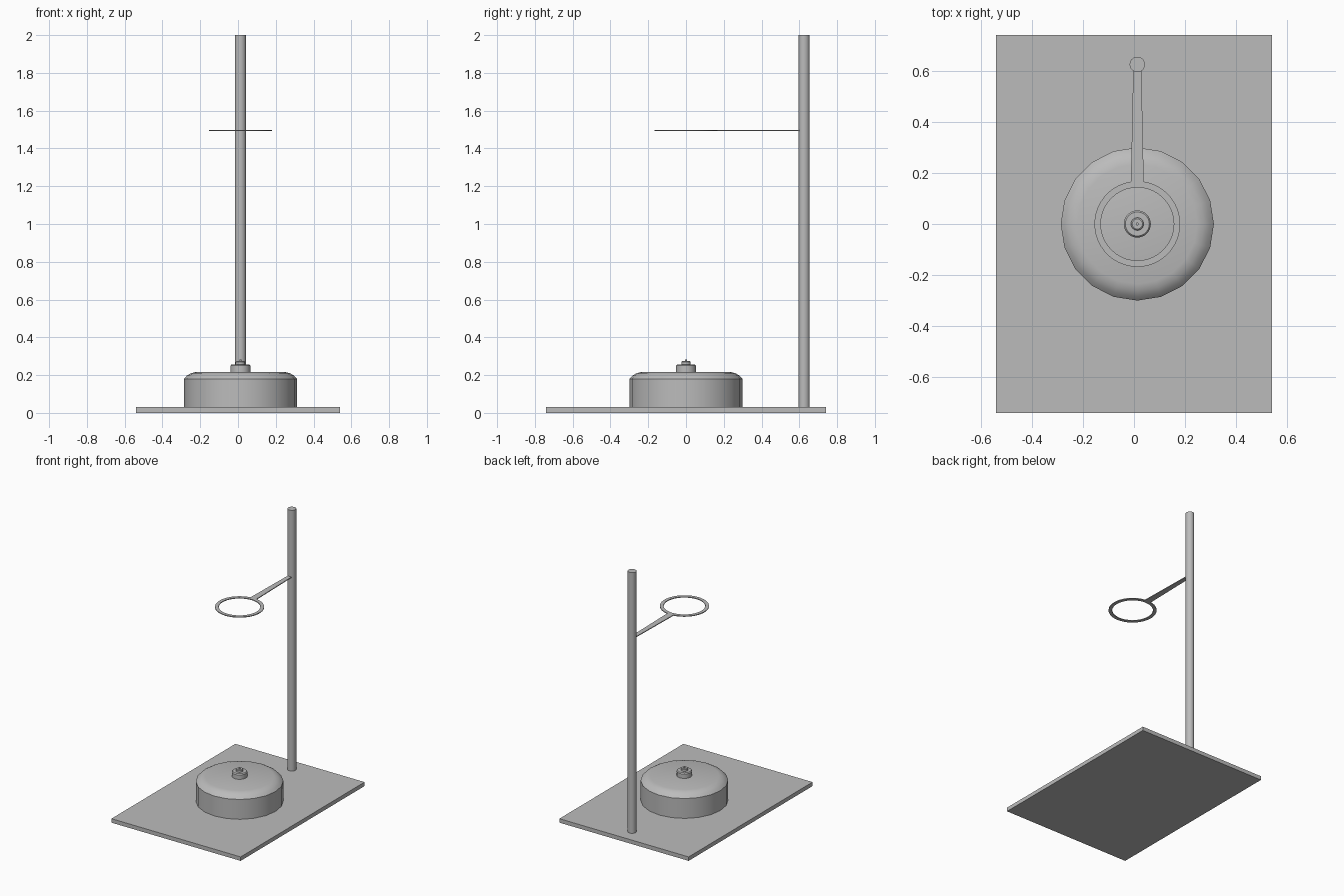
import bpy, bmesh
from math import radians, sin, cos, pi, asin

old = bpy.data.objects.get("Cube")
if old:
    bpy.data.objects.remove(old, do_unlink=True)

AXIS_X = 0.013
grey = bpy.data.materials.new("plain grey")
grey.use_nodes = True
colour = (0.5, 0.5, 0.5, 1)
grey.diffuse_color = colour
grey.node_tree.nodes["Principled BSDF"].inputs["Base Color"].default_value = colour


def smooth(ob):
    bpy.ops.object.select_all(action="DESELECT")
    ob.select_set(True)
    bpy.context.view_layer.objects.active = ob
    bpy.ops.object.shade_smooth_by_angle(angle=radians(35))


def finish(name, bm):
    bmesh.ops.recalc_face_normals(bm, faces=bm.faces)
    mesh = bpy.data.meshes.new(name)
    bm.to_mesh(mesh)
    bm.free()
    mesh.materials.append(grey)
    ob = bpy.data.objects.new(name, mesh)
    bpy.context.collection.objects.link(ob)
    return ob


def turned(name, profile, y=0, sides=20):
    """Stack of rings from (radius, height) pairs, capped at both ends."""
    bm = bmesh.new()
    rings = [[bm.verts.new((r * cos(2 * pi * i / sides), r * sin(2 * pi * i / sides), z))
              for i in range(sides)] for r, z in profile]
    for low, high in zip(rings, rings[1:]):
        for i in range(sides):
            j = (i + 1) % sides
            bm.faces.new((low[i], low[j], high[j], high[i]))
    bm.faces.new(rings[0][::-1])
    bm.faces.new(rings[-1])
    ob = finish(name, bm)
    ob.location = (AXIS_X, y, 0)
    smooth(ob)
    return ob


# Flat rectangular base
bm = bmesh.new()
bmesh.ops.create_cube(bm, size=1)
bmesh.ops.scale(bm, vec=(1.08, 1.48, 0.03), verts=bm.verts)
bmesh.ops.translate(bm, vec=(0, 0, 0.015), verts=bm.verts)
finish("base_plate", bm)

# Round drum with a softened top rim
turned("drum", [(0.3, 0.03), (0.3, 0.18), (0.284, 0.197), (0.262, 0.21), (0.235, 0.217)])

# Stepped knob on the drum
turned("knob_collar", [(0.053, 0.215), (0.053, 0.25), (0.047, 0.257)], sides=32)
turned("knob_nut", [(0.025, 0.255), (0.025, 0.27), (0.02, 0.274)], sides=24)
turned("knob_tip", [(0.006, 0.27), (0.006, 0.282)], sides=12)

# Upright pole behind the drum
turned("pole", [(0.03, 0.03), (0.03, 2)], y=0.625, sides=32)

# Thin support ring and tapered arm, cut from one flat outline
OUTER, INNER, ROOT, TIP, SIDES = 0.168, 0.143, 0.025, 0.016, 40
gap = asin(ROOT / OUTER)
start, sweep = pi / 2 + gap, 2 * pi - 2 * gap
outline = [(OUTER * cos(start + sweep * i / SIDES), OUTER * sin(start + sweep * i / SIDES))
           for i in range(SIDES + 1)]
outline += [(TIP, 0.605), (-TIP, 0.605)]
hole = [(INNER * cos(2 * pi * i / SIDES), INNER * sin(2 * pi * i / SIDES)) for i in range(SIDES)]
curve = bpy.data.curves.new("ring_outline", "CURVE")
curve.dimensions = "2D"
curve.fill_mode = "BOTH"
curve.extrude = 0.003
for loop in (outline, hole):
    spline = curve.splines.new("POLY")
    spline.points.add(len(loop) - 1)
    for point, (x, y) in zip(spline.points, loop):
        point.co = (x, y, 0, 1)
    spline.use_cyclic_u = True
curve.materials.append(grey)
ring = bpy.data.objects.new("support_ring", curve)
ring.location = (AXIS_X, 0, 1.495)
bpy.context.collection.objects.link(ring)
bpy.ops.object.select_all(action="DESELECT")
ring.select_set(True)
bpy.context.view_layer.objects.active = ring
bpy.ops.object.convert(target="MESH")
smooth(ring)
